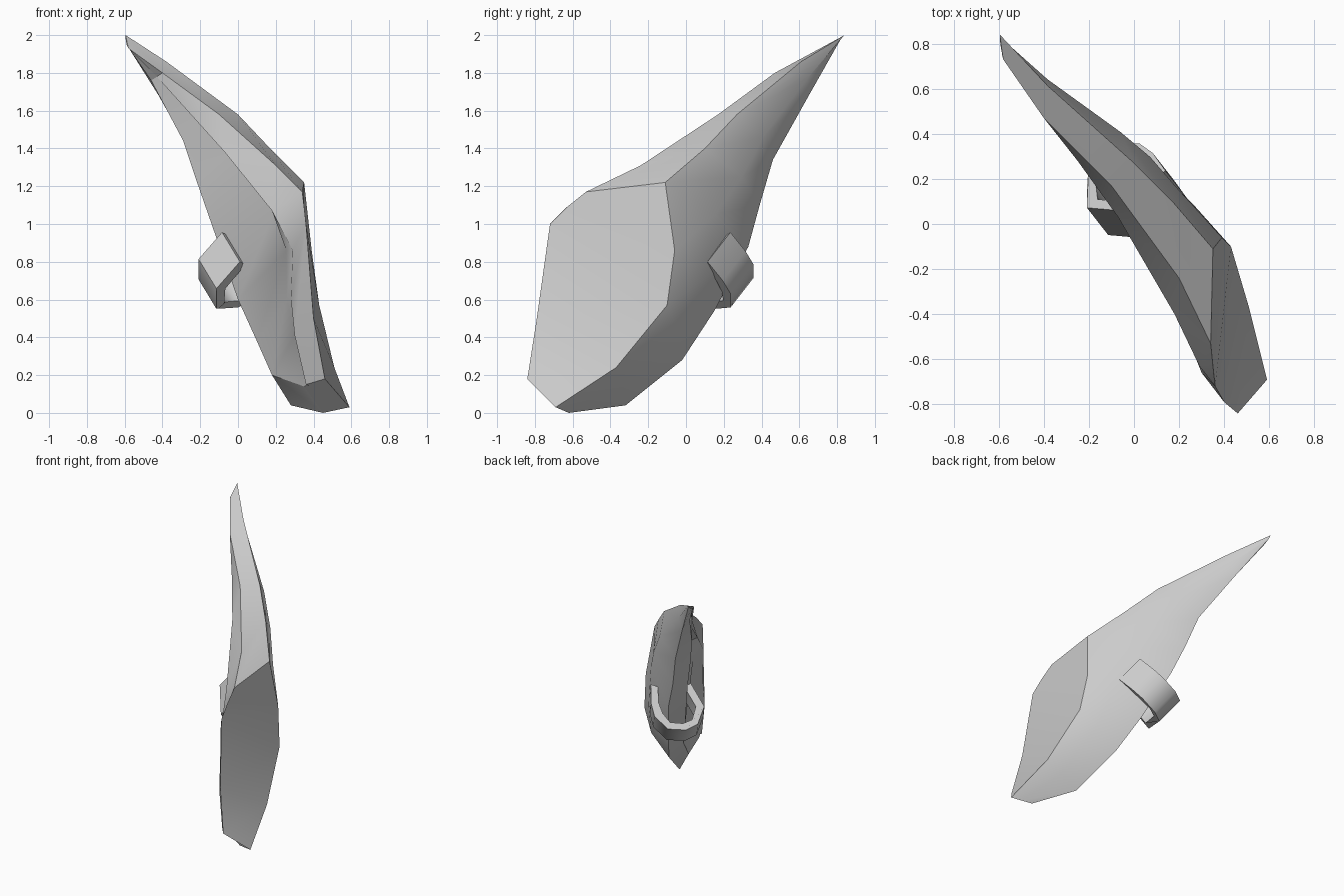
import bpy, bmesh, math
from mathutils import Vector

if "Cube" in bpy.data.objects:
    bpy.data.objects.remove(bpy.data.objects["Cube"])

grey = bpy.data.materials.new("plain grey")
grey.diffuse_color = (0.6, 0.6, 0.6, 1)
grey.use_nodes = True
grey.node_tree.nodes["Principled BSDF"].inputs["Base Color"].default_value = grey.diffuse_color

side = Vector((0.79, 0.61, 0))        # across the blade
rear = Vector((-0.61, 0.79, 0))       # from lip towards lower edge
along = Vector((-0.43, 0.55, 0.71))   # towards the tip
down = Vector((-0.44, 0.55, -0.71))   # out past the lower edge


def loft(name, rings, angle, soft=()):
    """Skin closed rings and cap both ends; soft lists ring points whose long edges stay smooth."""
    bm = bmesh.new()
    rows = [[bm.verts.new(p) for p in r] for r in rings]
    n = len(rows[0])
    for a, b in zip(rows, rows[1:]):
        for i in range(n):
            j = (i + 1) % n
            bm.faces.new((a[i], a[j], b[j], b[i]))
    bm.faces.new(rows[0][::-1])
    bm.faces.new(rows[-1])
    bmesh.ops.recalc_face_normals(bm, faces=bm.faces)
    bm.normal_update()
    for f in bm.faces:
        f.smooth = True
    for e in bm.edges:
        e.smooth = e.calc_face_angle(0) < math.radians(angle)
    for i in soft:
        for a, b in zip(rows, rows[1:]):
            bm.edges.get((a[i], b[i])).smooth = True
    me = bpy.data.meshes.new(name)
    bm.to_mesh(me)
    bm.free()
    me.materials.append(grey)
    ob = bpy.data.objects.new(name, me)
    bpy.context.collection.objects.link(ob)
    return ob


# blade sections from heel to tip: back ridge, lower edge, inner edge, lip, front ridge
sections = [
    ((.59, -.69, .03), (.45, -.62, 0), (.35, -.66, .14), (.36, -.71, .15), (.46, -.84, .18)),
    ((.51, -.37, .24), (.28, -.32, .04), (.18, -.29, .20), (.30, -.66, .41), (.40, -.79, .50)),
    ((.43, -.10, .57), (.16, -.02, .28), (.10, -.11, .38), (.28, -.61, .60), (.36, -.72, 1.0)),
    ((.39, -.06, .86), (.05, .15, .54), (.00, .01, .60), (.29, -.63, .86), (.35, -.63, 1.09)),
    ((.35, -.11, 1.22), (-.08, .33, .88), (-.14, .18, 1.0), (.18, -.40, 1.07), (.34, -.53, 1.17)),
    ((.17, .10, 1.40), (-.16, .39, 1.10), (-.22, .26, 1.23), (-.07, .03, 1.38), (.20, -.24, 1.31)),
    ((.00, .27, 1.58), (-.23, .46, 1.34), (-.29, .34, 1.44), (-.25, .28, 1.58), (-.10, .17, 1.58)),
    ((-.38, .61, 1.86), (-.42, .65, 1.68), (-.46, .61, 1.76), (-.43, .54, 1.78), (-.40, .47, 1.80)),
    ((-.595, .84, 2.0), (-.595, .82, 1.98), (-.59, .78, 1.95), (-.585, .75, 1.94), (-.58, .73, 1.93)),
]
bulge = [0, .02, .04, .06, .075, .085, .07, .02, 0]     # swelling of the outer face
step = [.01, .05, .08, .08, .08, .07, .03, .002, .001]  # depth of the hollow under the lip
slant = [0, .06, .14, .16, .08, .02, 0, 0, 0]           # slope of the hollow's wall
rings = []
for sec, b, s, h in zip(sections, bulge, step, slant):
    back, low, inner, lip, front = map(Vector, sec)
    swell = (back + low) / 2 + side * b
    rings.append([back, swell, low, inner, lip + side * s + rear * h, lip, front])
loft("blade", rings, 25, soft=(1,))

# strap: open loop around the lower edge, swept along the blade, inner arm set lower
outer = [(.0, 0), (-.09, .16), (-.04, .28), (.05, .35), (.18, .34), (.27, .24), (.29, .14), (.285, .0)]
inner = [(.05, .02), (-.03, .16), (.0, .25), (.07, .30), (.16, .29), (.21, .22), (.235, .14), (.235, .02)]
start = Vector((.01, -.06, .80))
profile = [start + side * u + down * v - along * (.25 * v if u < .04 else 0)
           for u, v in outer + inner[::-1]]
loft("strap", [profile, [p + along * .22 for p in profile]], 50)
